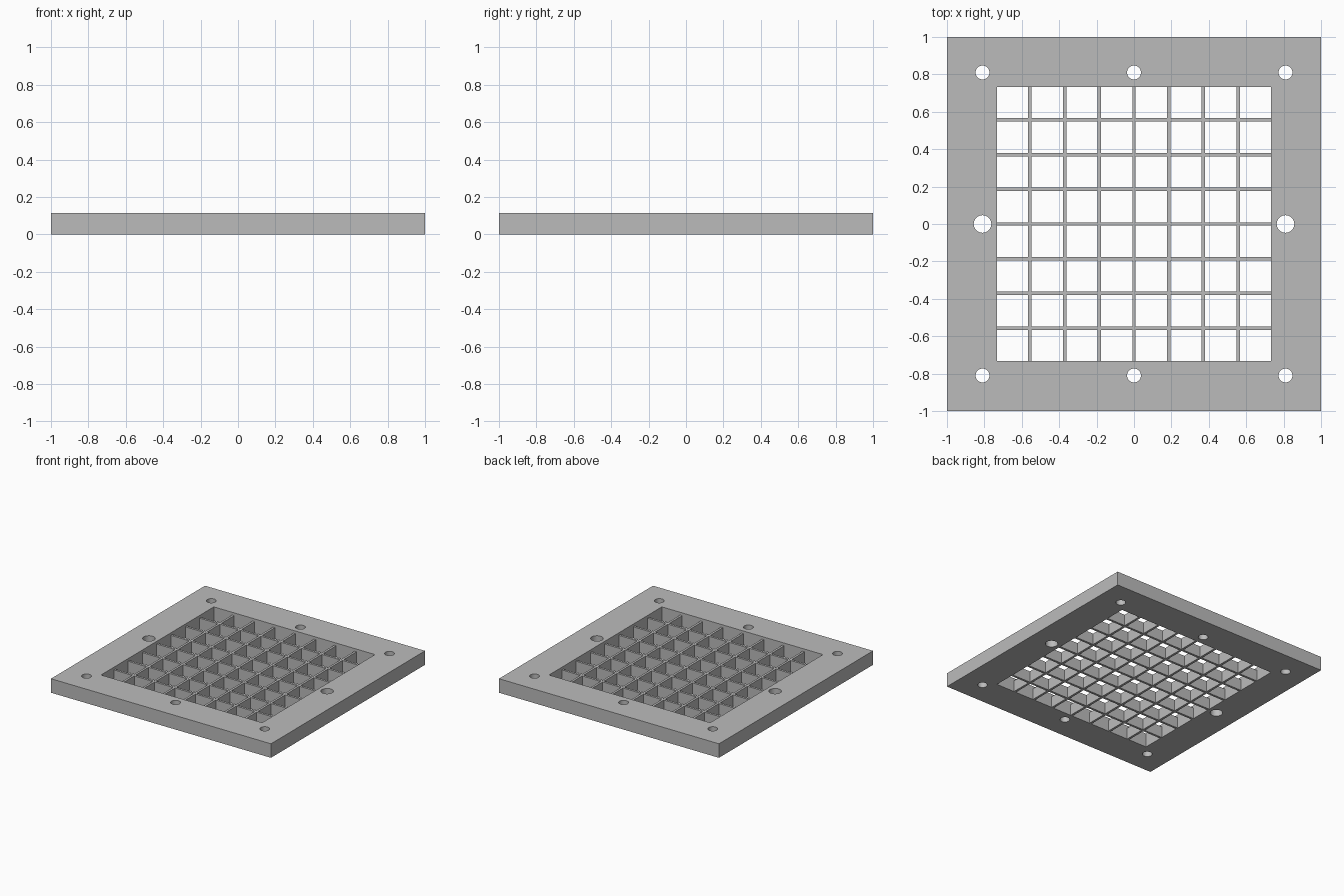
import bpy
import bmesh
import math

cube = bpy.data.objects.get("Cube")
if cube:
    bpy.data.objects.remove(cube, do_unlink=True)

HEIGHT = 0.115      # frame thickness
GRID_HEIGHT = 0.093 # lattice sits below the top of the frame
OPENING = 0.7325    # half width of the opening
BAR = 0.0185
CELLS = 8
HOLE_OFFSET = 0.81

grey = bpy.data.materials.new("plain grey")
grey.use_nodes = True
colour = (0.5, 0.5, 0.5, 1)
grey.diffuse_color = colour
grey.node_tree.nodes["Principled BSDF"].inputs["Base Color"].default_value = colour


def add_object(name, bm):
    bmesh.ops.recalc_face_normals(bm, faces=bm.faces[:])
    mesh = bpy.data.meshes.new(name)
    bm.to_mesh(mesh)
    bm.free()
    mesh.materials.append(grey)
    obj = bpy.data.objects.new(name, mesh)
    bpy.context.collection.objects.link(obj)
    return obj


def pierced_slab(name, lines, height):
    """Slab on a square net of lines, open where both strips are even gaps."""
    bm = bmesh.new()
    n = len(lines)
    verts = [[bm.verts.new((x, y, 0)) for y in lines] for x in lines]
    for i in range(n - 1):
        for j in range(n - 1):
            if i % 2 or j % 2:
                bm.faces.new((verts[i][j], verts[i + 1][j],
                              verts[i + 1][j + 1], verts[i][j + 1]))
    loose = [v for v in bm.verts if not v.link_faces]
    bmesh.ops.delete(bm, geom=loose, context="VERTS")
    result = bmesh.ops.extrude_face_region(bm, geom=bm.faces[:])
    top = [g for g in result["geom"] if isinstance(g, bmesh.types.BMVert)]
    bmesh.ops.translate(bm, verts=top, vec=(0, 0, height))
    return add_object(name, bm)


# Frame: plate with a square opening
bm = bmesh.new()
rings = []
for half in (1, OPENING):
    for z in (0, HEIGHT):
        rings.append([bm.verts.new((half * sx, half * sy, z))
                      for sx, sy in ((-1, -1), (1, -1), (1, 1), (-1, 1))])
outer_low, outer_top, inner_low, inner_top = rings
for a, b in ((outer_low, outer_top), (outer_top, inner_top),
             (inner_top, inner_low), (inner_low, outer_low)):
    for i in range(4):
        j = (i + 1) % 4
        bm.faces.new((a[i], a[j], b[j], b[i]))
frame = add_object("frame", bm)

# Mounting holes: two larger ones at the middle of the left and right sides
bm = bmesh.new()
for ix in (-1, 0, 1):
    for iy in (-1, 0, 1):
        if ix == 0 and iy == 0:
            continue
        radius = 0.047 if iy == 0 else 0.037
        made = bmesh.ops.create_cone(bm, cap_ends=True, segments=40, depth=1,
                                     radius1=radius, radius2=radius)
        bmesh.ops.translate(bm, verts=made["verts"],
                            vec=(ix * HOLE_OFFSET, iy * HOLE_OFFSET, 0))
cutter = add_object("hole_cutter", bm)
cutter.hide_render = True

cut = frame.modifiers.new("holes", "BOOLEAN")
cut.operation = "DIFFERENCE"
cut.solver = "EXACT"
cut.object = cutter
bpy.context.view_layer.objects.active = frame
frame.select_set(True)
bpy.ops.object.modifier_apply(modifier=cut.name)
bpy.data.objects.remove(cutter, do_unlink=True)
bpy.ops.object.shade_smooth_by_angle(angle=math.radians(30))

# Lattice: crossing bars filling the opening
cell = (2 * OPENING - (CELLS - 1) * BAR) / CELLS
lines = []
for k in range(CELLS):
    start = -OPENING + k * (cell + BAR)
    lines += [start, start + cell]
pierced_slab("lattice", lines, GRID_HEIGHT)
